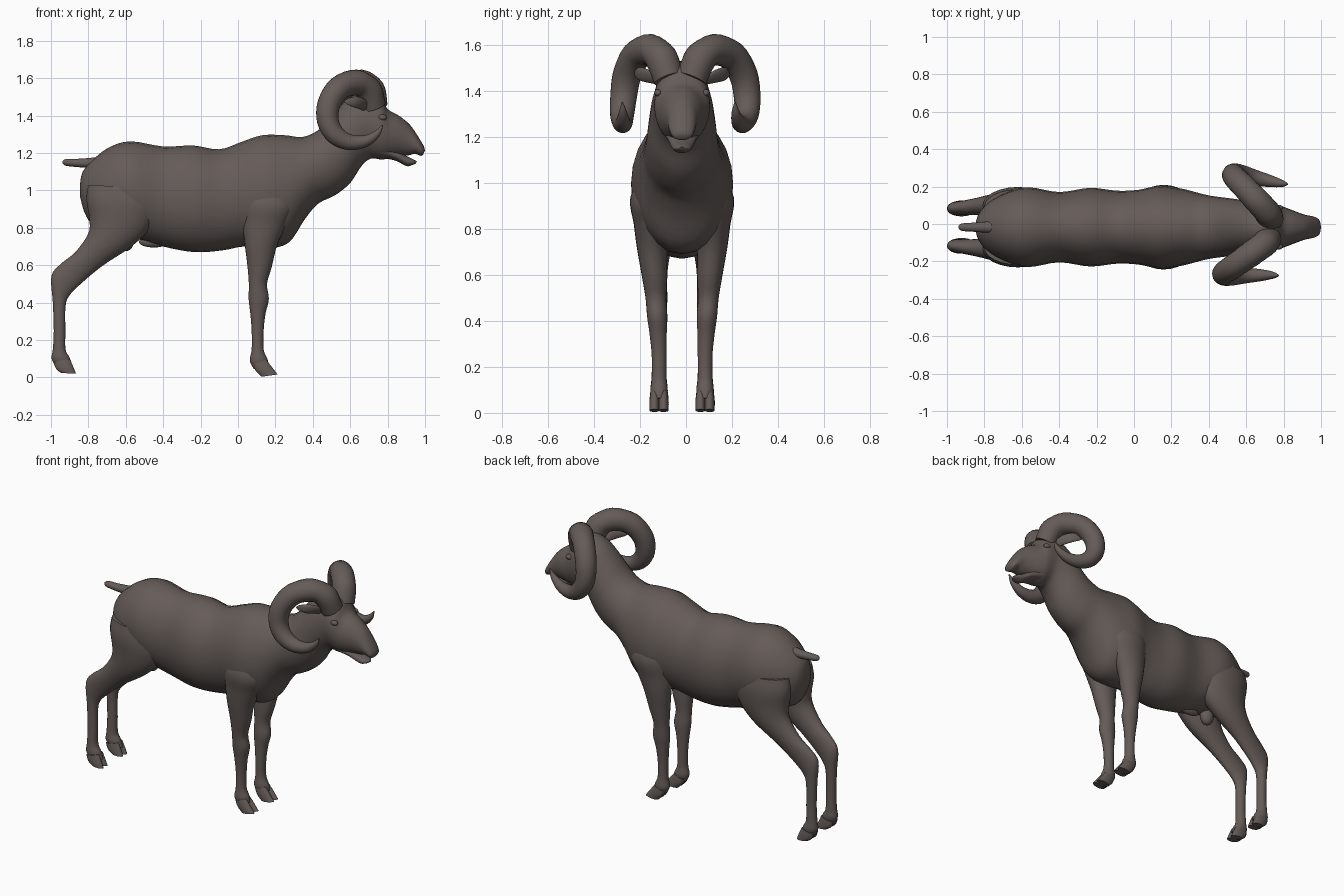
import bpy
import bmesh
import math
from mathutils import Vector

MID = -0.017      # the animal's own centre plane
SIDES = 24        # points around each ring
STEPS = 4         # smooth rings between two given sections

start_cube = bpy.data.objects.get("Cube")
if start_cube:
    bpy.data.objects.remove(start_cube, do_unlink=True)

hide = bpy.data.materials.new("dark_brown_hide")
hide.use_nodes = True
hide.diffuse_color = (0.13, 0.106, 0.097, 1)
hide.node_tree.nodes["Principled BSDF"].inputs["Base Color"].default_value = hide.diffuse_color


def finish(name, bm, mirror=False, location=(0, MID, 0), turn=0.0):
    """Turn a bmesh into a smooth, optionally mirrored object."""
    bmesh.ops.recalc_face_normals(bm, faces=bm.faces)
    mesh = bpy.data.meshes.new(name)
    bm.to_mesh(mesh)
    bm.free()
    for poly in mesh.polygons:
        poly.use_smooth = True
    mesh.set_sharp_from_angle(angle=math.radians(50))
    mesh.materials.append(hide)
    obj = bpy.data.objects.new(name, mesh)
    bpy.context.collection.objects.link(obj)
    obj.location = location
    obj.rotation_euler.z = turn
    if mirror:
        mod = obj.modifiers.new("both_sides", "MIRROR")
        mod.use_axis = (False, True, False)
        mod.use_clip = False
        mod.use_mirror_merge = False
    return obj


def spline(p, q, r, s, t):
    """Catmull-Rom blend between q and r."""
    return 0.5 * (2 * q + (r - p) * t + (2 * p - 5 * q + 4 * r - s) * t * t
                  + (3 * q - p - 3 * r + s) * t ** 3)


def refine(rings):
    """Add smooth in-between rings; a ring is (centre, half axis, half axis)."""
    last = len(rings) - 1
    result = []
    for i in range(last):
        four = [rings[max(0, min(last, i + k))] for k in (-1, 0, 1, 2)]
        for step in range(STEPS):
            result.append([spline(*vectors, step / STEPS) for vectors in zip(*four)])
    result.append(rings[last])
    return result


def skin(bm, rings):
    """Bridge the rings with quads and close both ends."""
    loops = []
    for centre, u, v in refine(rings):
        angles = [math.tau * k / SIDES for k in range(SIDES)]
        loops.append([bm.verts.new(centre + u * math.cos(a) + v * math.sin(a)) for a in angles])
    for lower, upper in zip(loops, loops[1:]):
        for k in range(SIDES):
            n = (k + 1) % SIDES
            bm.faces.new((lower[k], lower[n], upper[n], upper[k]))
    bm.faces.new(loops[0])
    bm.faces.new(loops[-1])


def profile_rings(sections, y=0.0):
    """Sections give two outline points in the side plane, half width, and side offset."""
    rings = []
    for ax, az, bx, bz, width, *side in sections:
        offset = side[0] if side else y
        a, b = Vector((ax, offset, az)), Vector((bx, offset, bz))
        rings.append(((a + b) / 2, (a - b) / 2, Vector((0, width, 0))))
    return rings


def tube_rings(points, flat=1.0):
    """Points give a path and radius; rings stand square to the path."""
    path = [Vector(p[:3]) for p in points]
    rings = []
    for i, centre in enumerate(path):
        tangent = (path[min(i + 1, len(path) - 1)] - path[max(i - 1, 0)]).normalized()
        side = Vector((0, 1, 0))
        side = (side - tangent * side.dot(tangent)).normalized()
        radius = points[i][3]
        rings.append((centre, tangent.cross(side) * radius, side * radius * flat))
    return rings


def part(name, rings, **options):
    bm = bmesh.new()
    skin(bm, rings)
    return finish(name, bm, **options)


def ball(name, centre, size, **options):
    bm = bmesh.new()
    bmesh.ops.create_uvsphere(bm, u_segments=20, v_segments=12, radius=1)
    bmesh.ops.scale(bm, vec=size, verts=bm.verts)
    bmesh.ops.translate(bm, vec=centre, verts=bm.verts)
    return finish(name, bm, **options)


# Trunk, neck and upper head: top point, bottom point, half width
trunk = [
    (-.845, 1.03, -.845, .97, .03), (-.83, 1.1, -.82, .88, .08),
    (-.77, 1.17, -.77, .81, .14), (-.68, 1.235, -.66, .77, .19),
    (-.57, 1.262, -.55, .745, .213), (-.4, 1.235, -.4, .7, .188),
    (-.24, 1.24, -.23, .67, .21), (-.1, 1.22, -.08, .68, .195),
    (.02, 1.26, .03, .7, .2), (.13, 1.295, .15, .69, .222),
    (.25, 1.295, .27, .72, .205), (.33, 1.285, .36, .85, .183),
    (.39, 1.3, .43, .93, .168), (.45, 1.34, .52, .975, .158),
    (.52, 1.42, .6, 1.04, .148), (.59, 1.49, .66, 1.13, .135),
]
head = [
    (.68, 1.53, .71, 1.17, .122), (.76, 1.495, .77, 1.165, .12),
    (.8, 1.435, .82, 1.175, .105), (.86, 1.4, .87, 1.185, .084),
    (.92, 1.35, .91, 1.187, .066), (.965, 1.285, .945, 1.195, .058),
    (.994, 1.235, .978, 1.185, .044), (.999, 1.212, .99, 1.192, .02),
]
part("body_and_head", profile_rings(trunk + head))

# Lower jaw
part("lower_jaw", profile_rings([
    (.76, 1.26, .76, 1.175, .08), (.84, 1.22, .84, 1.16, .062),
    (.9, 1.185, .9, 1.13, .045), (.94, 1.165, .93, 1.135, .035),
    (.957, 1.155, .95, 1.143, .012)]))

# Front legs: rear point, front point, half width, side offset
part("front_legs", profile_rings([
    (.07, 1.08, .28, 1.06, .06, .11), (.025, .95, .3, .92, .088, .137),
    (.025, .82, .26, .82, .08, .13), (.035, .72, .21, .71, .066, .13),
    (.05, .6, .18, .59, .055, .12), (.058, .5, .155, .5, .045, .114),
    (.057, .42, .165, .42, .044, .108), (.066, .34, .147, .34, .037, .104),
    (.073, .25, .137, .25, .032, .1), (.073, .15, .137, .15, .032, .1),
    (.063, .09, .157, .1, .038, .1), (.085, .045, .165, .065, .03, .1)]), mirror=True)

# Hind legs
part("hind_legs", profile_rings([
    (-.8, 1.03, -.45, 1.01, .09, .11), (-.81, .95, -.43, .92, .1, .115),
    (-.795, .85, -.47, .8, .092, .115), (-.8, .77, -.57, .7, .075, .118),
    (-.87, .67, -.72, .6, .052, .113), (-.95, .605, -.83, .51, .04, .105),
    (-.998, .54, -.9, .44, .036, .1), (-.99, .4, -.922, .38, .031, .1),
    (-.985, .25, -.923, .25, .03, .1), (-.99, .15, -.922, .15, .033, .1),
    (-.996, .1, -.902, .11, .037, .1), (-.97, .05, -.885, .065, .03, .1)]), mirror=True)

# Cloven hooves: two toes on every foot
toe_shapes = {
    "front": [(.08, .07, .15, .095, .018), (.095, .035, .178, .06, .022),
              (.125, .004, .212, .016, .021)],
    "hind": [(-.985, .08, -.9, .1, .018), (-.972, .045, -.882, .06, .022),
             (-.945, .024, -.866, .02, .021)],
}
for place, shape in toe_shapes.items():
    for toe, offset in (("inner", .08), ("outer", .12)):
        part(f"{place}_hooves_{toe}_toe", profile_rings(shape, offset), mirror=True)

# Curled horns, turned slightly as a pair about the skull
PIVOT = 0.65
horn_path = [
    (.73, .05, 1.45, .066), (.705, .085, 1.54, .071), (.645, .14, 1.577, .069),
    (.565, .21, 1.55, .065), (.512, .255, 1.465, .062), (.507, .27, 1.37, .058),
    (.55, .272, 1.295, .052), (.625, .262, 1.257, .042), (.71, .252, 1.265, .031),
    (.77, .246, 1.305, .018), (.798, .246, 1.35, .003),
]
horn_path = [(x - PIVOT, y, z, r) for x, y, z, r in horn_path]
part("horns", tube_rings(horn_path), mirror=True, location=(PIVOT, MID, 0), turn=-.1)

# Ears
part("ears", tube_rings([
    (.69, .09, 1.44, .02), (.665, .14, 1.46, .03), (.63, .18, 1.472, .03),
    (.59, .2, 1.475, .018), (.57, .205, 1.475, .003)], flat=.4), mirror=True)

# Eyes
ball("eyes", (.772, .104, 1.39), (.024, .016, .016), mirror=True)

# Tail
part("tail", tube_rings([
    (-.74, 0, 1.15, .03), (-.8, 0, 1.147, .026), (-.86, 0, 1.147, .022),
    (-.92, 0, 1.15, .018), (-.938, 0, 1.151, .006)], flat=1.1))

# Soft parts under the belly
ball("scrotum", (-.6, 0, .735), (.045, .04, .06))
ball("sheath", (-.45, 0, .725), (.08, .025, .03))
